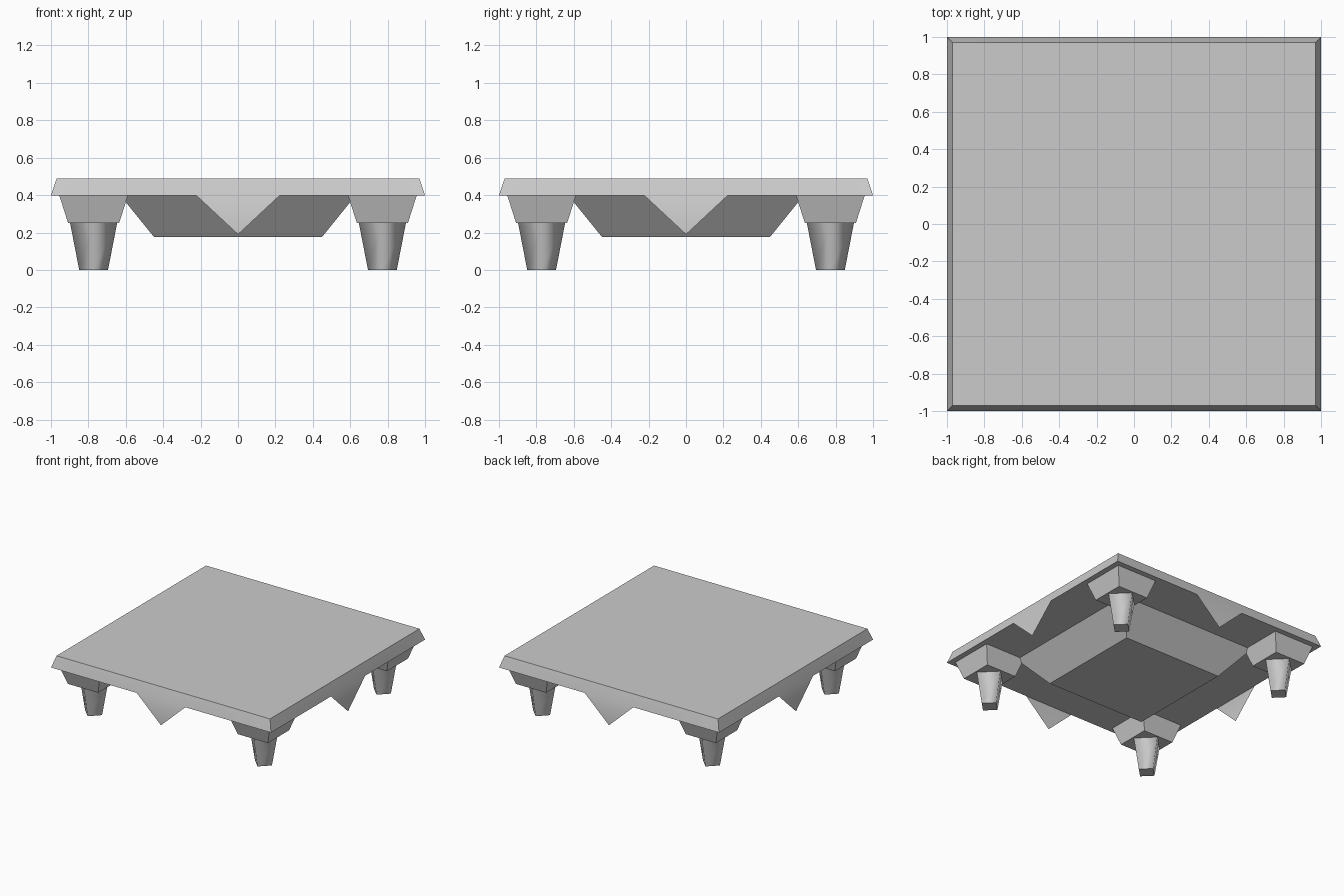
import bpy
import bmesh
from math import pi
from mathutils import Matrix, Vector

cube = bpy.data.objects.get("Cube")
if cube:
    bpy.data.objects.remove(cube, do_unlink=True)

grey = bpy.data.materials.new("light grey")
grey.use_nodes = True
COLOR = (0.6, 0.6, 0.6, 1)
grey.diffuse_color = COLOR
grey.node_tree.nodes["Principled BSDF"].inputs["Base Color"].default_value = COLOR

SLAB_TOP, SLAB_BASE = 0.49, 0.397
BLOCK_BASE = 0.252
LEG_OFFSET = 0.772


def finish(name, bm):
    mesh = bpy.data.meshes.new(name)
    bm.to_mesh(mesh)
    bm.free()
    mesh.materials.append(grey)
    obj = bpy.data.objects.new(name, mesh)
    bpy.context.collection.objects.link(obj)
    return obj


def add_face(bm, points, smooth=False):
    face = bm.faces.new([bm.verts.new(p) for p in points])
    face.smooth = smooth
    return face


def square(half, z):
    return [Vector((x * half, y * half, z))
            for x, y in ((-1, -1), (1, -1), (1, 1), (-1, 1))]


def frustum(name, low_half, high_half, low, high, center=(0, 0), diamond=False):
    """Four-sided taper; the diamond form has its corners on the axes and smooth sides."""
    bm = bmesh.new()
    bottom, top = square(low_half, low), square(high_half, high)
    turn = Matrix.Rotation(pi / 4 if diamond else 0, 4, 'Z')
    place = Matrix.Translation((*center, 0)) @ turn
    lo = [bm.verts.new(place @ p) for p in bottom]
    hi = [bm.verts.new(place @ p) for p in top]
    for cap in (lo[::-1], hi):
        for edge in bm.faces.new(cap).edges:
            edge.smooth = False
    for i in range(4):
        j = (i + 1) % 4
        bm.faces.new((lo[i], lo[j], hi[j], hi[i])).smooth = diamond
    return finish(name, bm)


# Table slab: flat top and underside, with four sloped rims and pointed flaps
bm = bmesh.new()
add_face(bm, square(0.97, SLAB_TOP))
add_face(bm, square(1, SLAB_BASE)[::-1])
for i in range(4):
    turn = Matrix.Rotation(i * pi / 2, 4, 'Z')
    rim = [turn @ Vector(p) for p in (
        (-1, -1, SLAB_BASE), (-0.222, -1, SLAB_BASE), (0.222, -1, SLAB_BASE),
        (1, -1, SLAB_BASE), (0.97, -0.97, SLAB_TOP), (-0.97, -0.97, SLAB_TOP))]
    face = add_face(bm, rim, True)
    tip = bm.verts.new(turn @ Vector((0, -1, 0.19)))
    flap = bm.faces.new((face.verts[1], tip, face.verts[2]))
    flap.smooth = True
finish("table_slab", bm)

# Tapered body under the slab
frustum("under_body", 0.45, 0.628, 0.177, SLAB_BASE)

# Corner blocks and tapered legs
for side, sx in (("left", 1), ("right", -1)):
    for end, sy in (("front", -1), ("back", 1)):
        spot = (sx * LEG_OFFSET, sy * LEG_OFFSET)
        frustum(f"{end}_{side}_block", 0.137, 0.183, BLOCK_BASE, SLAB_BASE, spot)
        frustum(f"{end}_{side}_leg", 0.077 / 2 ** 0.5, 0.126 / 2 ** 0.5,
                0, BLOCK_BASE, spot, diamond=True)
